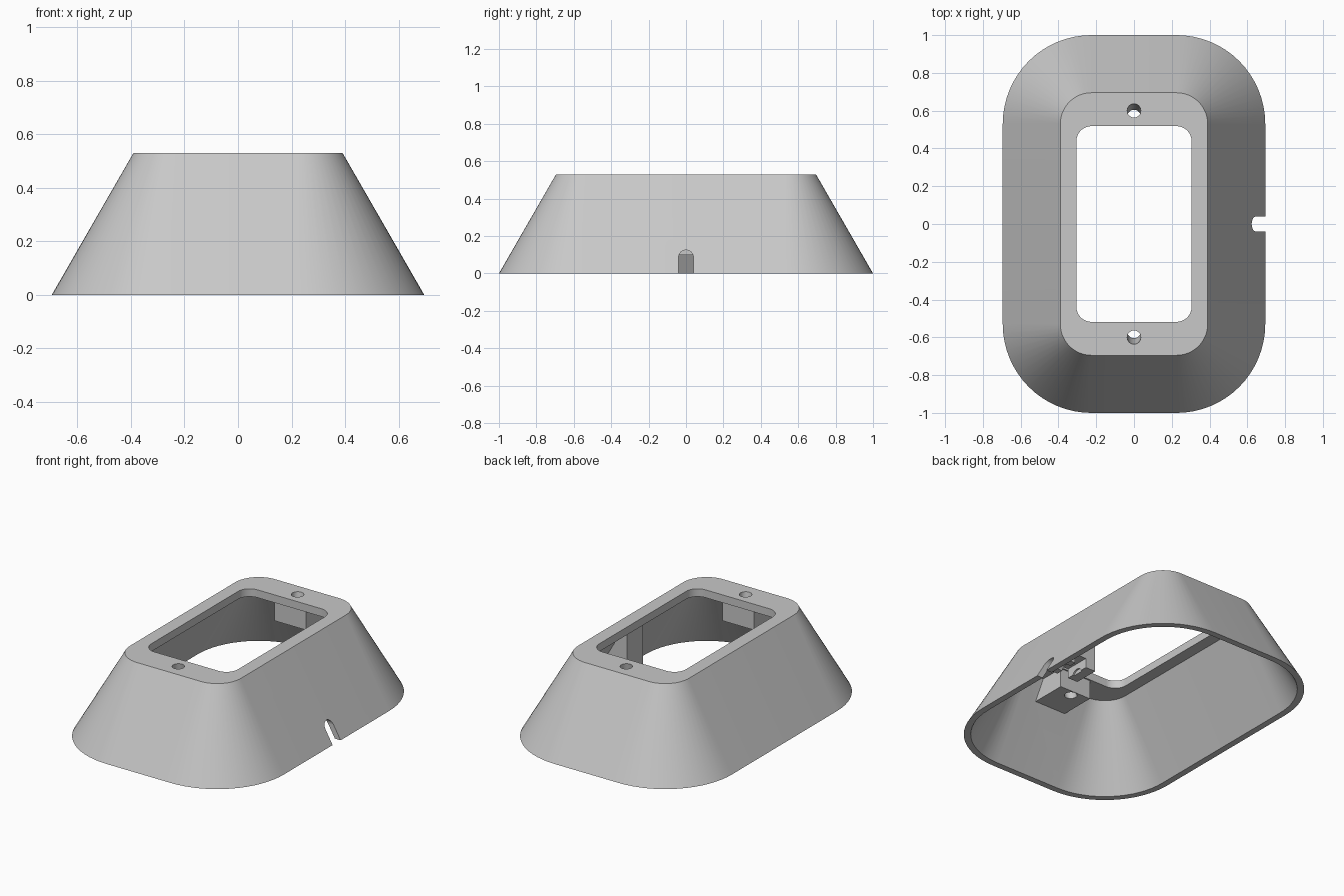
import bpy, bmesh, math
from mathutils import Matrix, Vector

cube = bpy.data.objects.get("Cube")
if cube:
    bpy.data.objects.remove(cube, do_unlink=True)

grey = bpy.data.materials.new("plain_grey")
grey.use_nodes = True
colour = (0.58, 0.58, 0.58, 1)
grey.diffuse_color = colour
grey.node_tree.nodes["Principled BSDF"].inputs["Base Color"].default_value = colour

H, HX, HY, R = 0.53, 0.695, 1.0, 0.47   # height, base half sizes, base corner radius
INSET = 0.305                           # how far the walls lean in over the height
WALL, PLATE = 0.04, 0.05


def make(name, bm):
    bmesh.ops.recalc_face_normals(bm, faces=bm.faces)
    mesh = bpy.data.meshes.new(name)
    bm.to_mesh(mesh)
    bm.free()
    mesh.materials.append(grey)
    ob = bpy.data.objects.new(name, mesh)
    bpy.context.collection.objects.link(ob)
    return ob


def rounded_ring(bm, hx, hy, r, z, seg=16):
    ring = []
    for q, (sx, sy) in enumerate([(1, 1), (-1, 1), (-1, -1), (1, -1)]):
        for i in range(seg + 1):
            a = math.pi / 2 * (q + i / seg)
            ring.append(bm.verts.new((sx * (hx - r) + r * math.cos(a),
                                      sy * (hy - r) + r * math.sin(a), z)))
    return ring


def loft(name, low, high):
    """Solid between two rounded rectangles (half x, half y, radius, z)."""
    bm = bmesh.new()
    a, b = rounded_ring(bm, *low), rounded_ring(bm, *high)
    for i in range(len(a)):
        j = (i + 1) % len(a)
        bm.faces.new((a[i], a[j], b[j], b[i]))
    bm.faces.new(a[::-1])
    bm.faces.new(b)
    return make(name, bm)


def leaning_section(z, shrink):
    d = INSET * z / H + shrink
    return (HX - d, HY - d, R - d, z)


def box(name, x, y, z):
    bm = bmesh.new()
    bmesh.ops.create_cube(bm, size=1)
    for v in bm.verts:
        v.co = [(lo + hi) / 2 + c * (hi - lo) for c, (lo, hi) in zip(v.co, (x, y, z))]
    return make(name, bm)


def rod(name, start, end, radius):
    start, end = Vector(start), Vector(end)
    axis = end - start
    turn = axis.to_track_quat('Z', 'Y').to_matrix().to_4x4()
    bm = bmesh.new()
    bmesh.ops.create_cone(bm, cap_ends=True, segments=32, radius1=radius, radius2=radius,
                          depth=axis.length,
                          matrix=Matrix.Translation((start + end) / 2) @ turn)
    return make(name, bm)


def cut(target, cutter):
    mod = target.modifiers.new("cut", 'BOOLEAN')
    mod.operation, mod.solver, mod.object = 'DIFFERENCE', 'EXACT', cutter
    bpy.context.view_layer.objects.active = target
    bpy.ops.object.modifier_apply(modifier=mod.name)
    bpy.data.objects.remove(cutter, do_unlink=True)


# Sloping outer body and the hollow inside it
housing = loft("housing", leaning_section(0, 0), leaning_section(H, 0))
hollow = loft("hollow", leaning_section(-0.05, WALL), leaning_section(H - PLATE, WALL))

# Screw bosses at both ends and the cable clamp block stay solid inside the hollow
for s in (1, -1):
    cut(hollow, box("boss", (-0.11, 0.11), sorted((s * 0.527, s * 0.95)), (0.36, 0.6)))
cut(hollow, box("clamp_block", (0.36, 0.9), (-0.08, 0.08), (0.1, 0.6)))
cut(housing, hollow)

# Window in the top plate
cut(housing, loft("window", (0.305, 0.518, 0.08, 0.4), (0.305, 0.518, 0.08, 0.6)))

# Slightly tilted screw holes
for s in (1, -1):
    top, low = Vector((0, s * 0.6, H)), Vector((0, s * 0.568, 0.36))
    step = (top - low) * 0.3
    cut(housing, rod("screw_hole", low - step, top + step, 0.036))

# Arched cable notch through the side, with a cross slot for a tie
cut(housing, box("notch", (0.42, 0.8), (-0.04, 0.04), (-0.1, 0.085)))
cut(housing, rod("notch_arch", (0.42, 0, 0.085), (0.8, 0, 0.085), 0.04))
cut(housing, box("tie_slot", (0.43, 0.51), (-0.2, 0.2), (0.05, 0.16)))

# Smooth corners, sharp edges
bpy.ops.object.select_all(action='DESELECT')
housing.select_set(True)
bpy.context.view_layer.objects.active = housing
bpy.ops.object.shade_smooth_by_angle(angle=math.radians(30))
